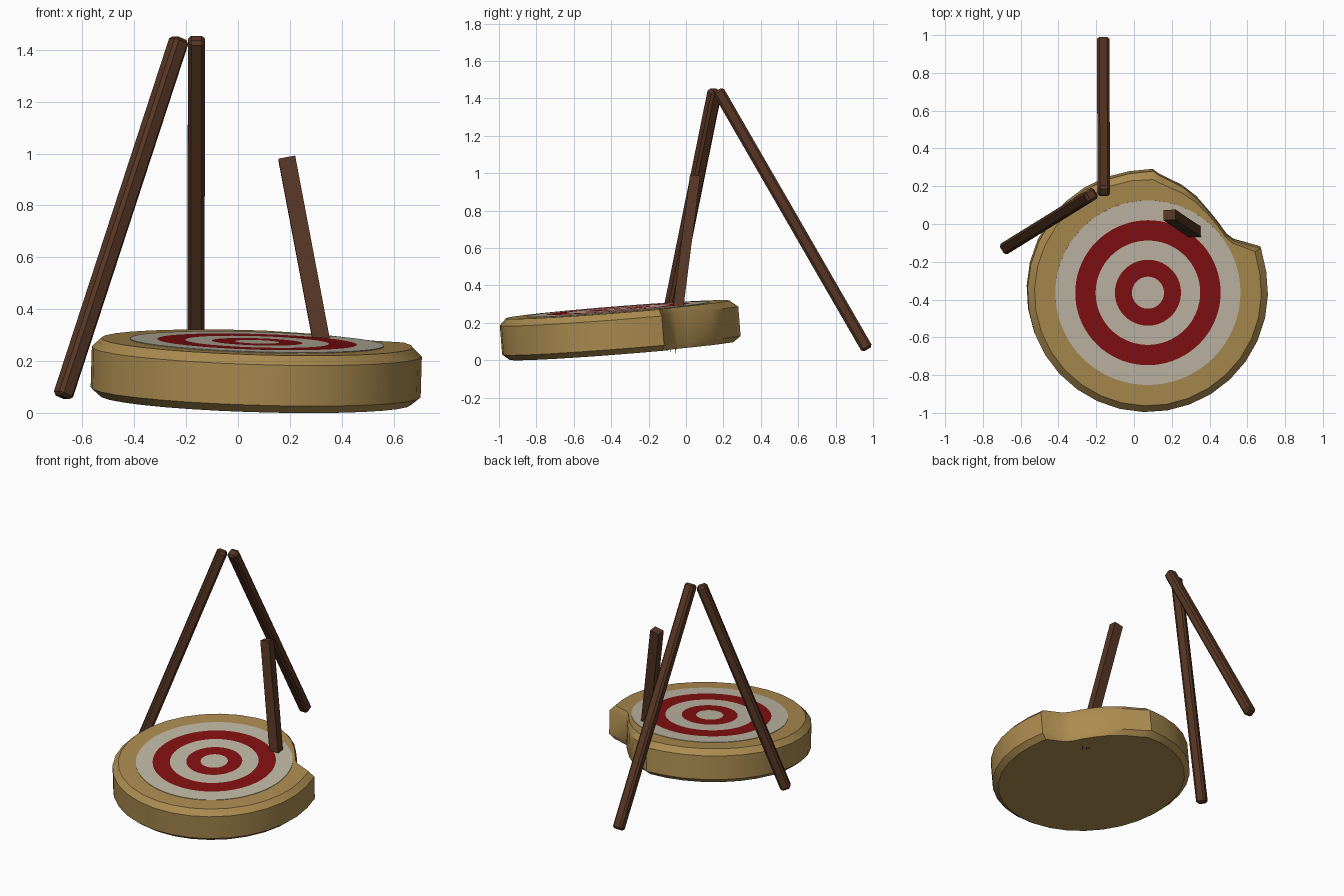
import bpy, bmesh, random
from math import sin, cos, radians, tau
from mathutils import Vector, Matrix

random.seed(3)
cube = bpy.data.objects.get("Cube")
if cube:
    bpy.data.objects.remove(cube, do_unlink=True)


def make_material(name, color):
    m = bpy.data.materials.new(name)
    m.use_nodes = True
    m.diffuse_color = (*color, 1)
    m.node_tree.nodes["Principled BSDF"].inputs["Base Color"].default_value = (*color, 1)
    return m


STRAW = make_material("straw tan", (0.41, 0.26, 0.08))
WHITE = make_material("chalk white", (0.53, 0.48, 0.38))
RED = make_material("target red", (0.23, 0.005, 0.006))
BROWN = make_material("dark brown wood", (0.095, 0.037, 0.018))


def make_object(name, bm, materials, matrix=None):
    bmesh.ops.recalc_face_normals(bm, faces=bm.faces[:])
    me = bpy.data.meshes.new(name)
    bm.to_mesh(me)
    bm.free()
    ob = bpy.data.objects.new(name, me)
    bpy.context.collection.objects.link(ob)
    for m in materials:
        me.materials.append(m)
    if matrix:
        ob.matrix_world = matrix
    return ob


def smooth(ob):
    bpy.ops.object.select_all(action="DESELECT")
    ob.select_set(True)
    bpy.context.view_layer.objects.active = ob
    bpy.ops.object.shade_smooth_by_angle(angle=radians(28))


def bridge(bm, a, b, mat=0):
    for i in range(len(a)):
        j = (i + 1) % len(a)
        bm.faces.new((a[i], a[j], b[j], b[i])).material_index = mat


# Tilted straw disc, local origin at the centre of its underside
THICK, RADIUS = 0.222, 0.637
normal = Vector((0.03, -0.079, 1)).normalized()
side = Vector((1, 0, 0)) - normal * normal.x
side.normalize()
frame = Matrix((side, normal.cross(side), normal)).transposed().to_4x4()
disc_matrix = Matrix.Translation((0.067, -0.346, 0.05)) @ frame

# Broken edge as (angle, radius, chamfer); the rest of the rim is round
outline = [(21, 0.643, 0.036), (30.4, 0.533, 0.014), (35.5, 0.516, 0.01),
           (44, 0.522, 0.01), (52, 0.534, 0.012), (62.5, 0.563, 0.02),
           (72, 0.588, 0.028), (84.5, 0.623, 0.036), (87.3, 0.643, 0.042)]
STEPS = 26
outline += [(87.3 + (381 - 87.3) * i / STEPS, RADIUS, 0.036) for i in range(1, STEPS)]


def rim_loop(bm, z, inset):
    return [bm.verts.new(((r - c * inset) * cos(radians(a)),
                          (r - c * inset) * sin(radians(a)), z))
            for a, r, c in outline]


bm = bmesh.new()
loops = [rim_loop(bm, z, k) for z, k in
         ((0, 1), (0.03, 0), (THICK - 0.035, 0), (THICK, 1))]
for lower, upper in zip(loops, loops[1:]):
    bridge(bm, lower, upper)
bm.faces.new(loops[0])
bm.faces.new(loops[-1])
smooth(make_object("straw_disc", bm, [STRAW], disc_matrix))

# Painted rings, a thin plate on the disc
bm = bmesh.new()
SEG = 72


def circle(r, z):
    return [bm.verts.new((r * cos(tau * i / SEG), r * sin(tau * i / SEG), z))
            for i in range(SEG)]


plate_z = THICK + 0.003
previous = circle(0.49, plate_z)
bridge(bm, circle(0.49, THICK - 0.001), previous, 0)
for k, r in enumerate((0.385, 0.277, 0.175, 0.085)):
    ring = circle(r, plate_z)
    bridge(bm, previous, ring, k % 2)
    previous = ring
bm.faces.new(previous).material_index = 0
make_object("painted_rings", bm, [WHITE, RED], disc_matrix)


# Square wooden legs running between two points
def leg(name, top, foot, width, bevel=0, heading=None):
    top, foot = Vector(top), Vector(foot)
    axis = (top - foot).normalized()
    x = Vector(heading) if heading else axis.cross(Vector((0, 0, 1)))
    x = (x - axis * x.dot(axis)).normalized()
    rot = Matrix((x, axis.cross(x), axis)).transposed().to_4x4()
    bm = bmesh.new()
    bmesh.ops.create_cube(bm, size=1)
    bmesh.ops.scale(bm, vec=(width[0], width[1], (top - foot).length), verts=bm.verts)
    if bevel:
        bmesh.ops.bevel(bm, geom=bm.edges[:], offset=bevel, segments=1, affect="EDGES")
    return make_object(name, bm, [BROWN], Matrix.Translation((top + foot) / 2) @ rot)


leg("left_leg", (-0.225, 0.155, 1.445), (-0.677, -0.125, 0.06), (0.066, 0.066), 0.013)
leg("rear_leg", (-0.16, 0.17, 1.445), (-0.163, 0.97, 0.058), (0.066, 0.064), 0.013)
snapped_foot = Vector((0.36, -0.068, 0.075))
leg("snapped_leg", (0.188, 0.048, 0.983), snapped_foot, (0.066, 0.055),
    heading=(1, 0, 0))

# Splinters where the snapped leg pokes through the underside
bm = bmesh.new()
for i in range(4):
    for j in range(2):
        p = snapped_foot + Vector(((i - 1.5) * 0.016, (j - 0.5) * 0.026, 0))
        length = random.uniform(0.05, 0.08)
        bmesh.ops.create_cone(
            bm, segments=4, radius1=0.0, radius2=0.009, depth=length,
            matrix=Matrix.Translation(p + Vector((0, 0, 0.035 - length / 2))))
make_object("splinters", bm, [BROWN])
